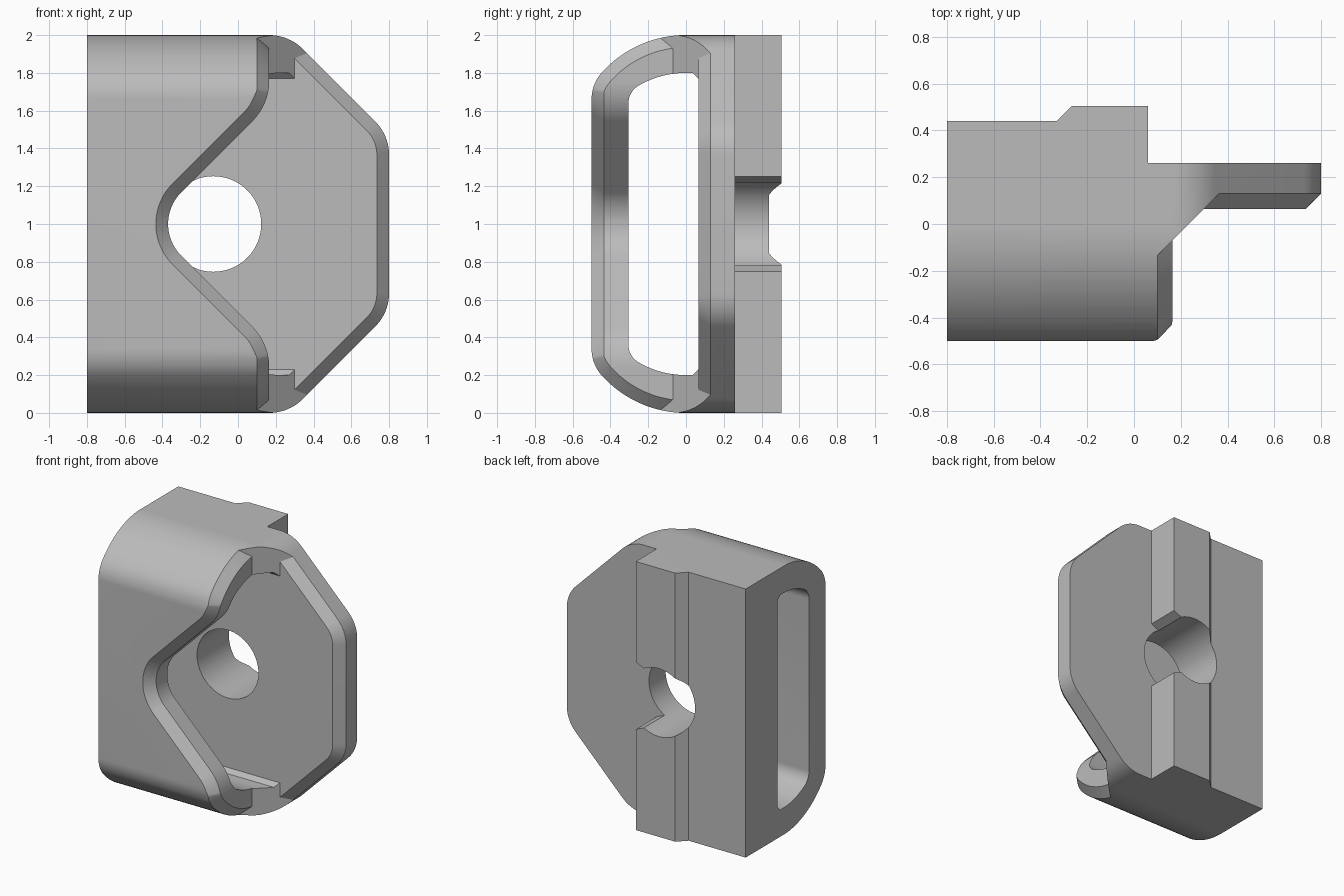
import bpy
import bmesh
from math import sin, cos, pi, radians

if "Cube" in bpy.data.objects:
    bpy.data.objects.remove(bpy.data.objects["Cube"], do_unlink=True)

grey = bpy.data.materials.new("plain grey")
grey.use_nodes = True
grey.diffuse_color = (0.5, 0.5, 0.5, 1)
grey.node_tree.nodes["Principled BSDF"].inputs["Base Color"].default_value = (0.5, 0.5, 0.5, 1)

CH = 0.065      # chamfer width


def loft(name, rings):
    """Closed solid through matching rings of points."""
    bm = bmesh.new()
    loops = [[bm.verts.new(p) for p in ring] for ring in rings]
    for a, b in zip(loops, loops[1:]):
        for i in range(len(a)):
            j = (i + 1) % len(a)
            bm.faces.new((a[i], a[j], b[j], b[i]))
    bm.faces.new(loops[0])
    bm.faces.new(loops[-1])
    bmesh.ops.recalc_face_normals(bm, faces=bm.faces)
    mesh = bpy.data.meshes.new(name)
    bm.to_mesh(mesh)
    bm.free()
    mesh.materials.append(grey)
    obj = bpy.data.objects.new(name, mesh)
    bpy.context.collection.objects.link(obj)
    return obj


def combine(target, tool, operation="DIFFERENCE"):
    """Apply a boolean and throw the tool away."""
    mod = target.modifiers.new("cut", "BOOLEAN")
    mod.operation = operation
    mod.solver = "EXACT"
    mod.object = tool
    tool.hide_render = True
    bpy.context.view_layer.objects.active = target
    bpy.ops.object.modifier_apply(modifier=mod.name)
    bpy.data.objects.remove(tool, do_unlink=True)


def arc(cx, cz, r, start, end, n=10):
    return [(cx + r * cos(radians(start + (end - start) * i / n)),
             cz + r * sin(radians(start + (end - start) * i / n))) for i in range(n + 1)]


def mirrored(half):
    """Complete an upper half outline about the middle height z = 1."""
    return half + [(u, 2 - z) for u, z in reversed(half)]


def at_x(x, outline):
    return [(x, y, z) for y, z in outline]


def at_y(y, outline):
    return [(x, y, z) for x, z in outline]


def upright(name, plan):
    return loft(name, [[(x, y, z) for x, y in plan] for z in (-1, 3)])


def sleeve(back, front, top, radius, turn, inset=0.0):
    """Side outline: big top arc running into a smaller front fillet."""
    s, c = sin(radians(turn)), cos(radians(turn))
    small = (front - radius * s) / (1 - s)
    big = arc(0, top - radius, radius - inset, 90, 90 + turn, 16)
    fillet = arc(-(radius - small) * s, top - radius + (radius - small) * c,
                 small - inset, 90 + turn, 180)
    return mirrored(back + big + fillet[1:])


def plate(left, inset=0.0):
    """Front outline: plate with two rounded, bevelled corners on its +x end."""
    r = 0.25 - inset
    return mirrored([(left, 2 - inset)] + arc(0.166, 1.75, r, 90, 45) + arc(0.55, 1.366, r, 45, 0))


def notch(grow):
    """V-shaped mouth in the front wall."""
    shoulder = arc(-0.135, 1.757, 0.3 - grow, 0, -45)
    tip = arc(-0.133, 1.0, 0.237 + grow, 135, 180)
    return mirrored([(0.5, 1.757)] + shoulder + tip[:-1])


# Main block, rounded over at the top and bottom of its front
body = loft("clip_body", [at_y(y, plate(-0.8)) for y in (-0.7, 0.505)])
keep = sleeve([(0.6, 2.5)], 0.5, 2.0005, 0.6, 48)
combine(body, loft("round_keeper", [at_x(x, keep) for x in (-1, 1)]), "INTERSECT")

# Back: lowered side and the step behind the plate
combine(body, upright("back_side_cutter",
                      [(-1, 0.44), (-0.33, 0.44), (-0.2, 0.57), (-1, 0.57)]))
combine(body, upright("back_step_cutter",
                      [(0.06, 0.26), (1, 0.26), (1, 0.6), (0.06, 0.6)]))

# Diagonal opening that leaves the chamfered sleeve end and chamfered plate
opening = upright("opening_cutter", [(-0.465, -0.7), (1.2, -0.7), (1.2, 0.965)])
sleeve_end = [at_x(x, sleeve([(0.3, 2 - d)], 0.5, 2, 0.6, 48, d))
              for x, d in ((-0.5, -0.6), (0.1 + CH, CH))]
combine(opening, loft("sleeve_end", sleeve_end))
plate_front = [at_y(y, plate(-1, d)) for y, d in ((CH, CH), (1, CH - (1 - CH)))]
combine(opening, loft("plate_front", plate_front))
combine(body, opening)

# Slot running through the sleeve
slot = sleeve([(CH, 1.77), (0.035, 1.8)], 0.305, 1.8, 0.5, 30)
combine(body, loft("slot_cutter", [at_x(x, slot) for x in (-1, 1)]))

# Mouth with a chamfered front edge
mouth = [(-0.5 - CH, 2 * CH), (-0.5 + CH, 0), (-0.1, 0)]
combine(body, loft("mouth_cutter", [at_y(y, notch(d)) for y, d in mouth]))

# Round bore and its flared opening at the rib side
bore = arc(-0.13, 1, 0.253, 0, 360, 64)[:-1]
combine(body, loft("bore_cutter", [at_y(y, bore) for y in (-0.1, 0.7)]))
flare = mirrored([(-0.1, 1.18), (-0.01, 1.219), (0.1, 1.268)])
combine(body, loft("flare_cutter", [at_y(y, flare) for y in (0.26, 0.7)]))

# Smooth shading with sharp edges kept
bpy.ops.object.select_all(action="DESELECT")
body.select_set(True)
bpy.context.view_layer.objects.active = body
bpy.ops.object.shade_smooth_by_angle(angle=pi / 7)
